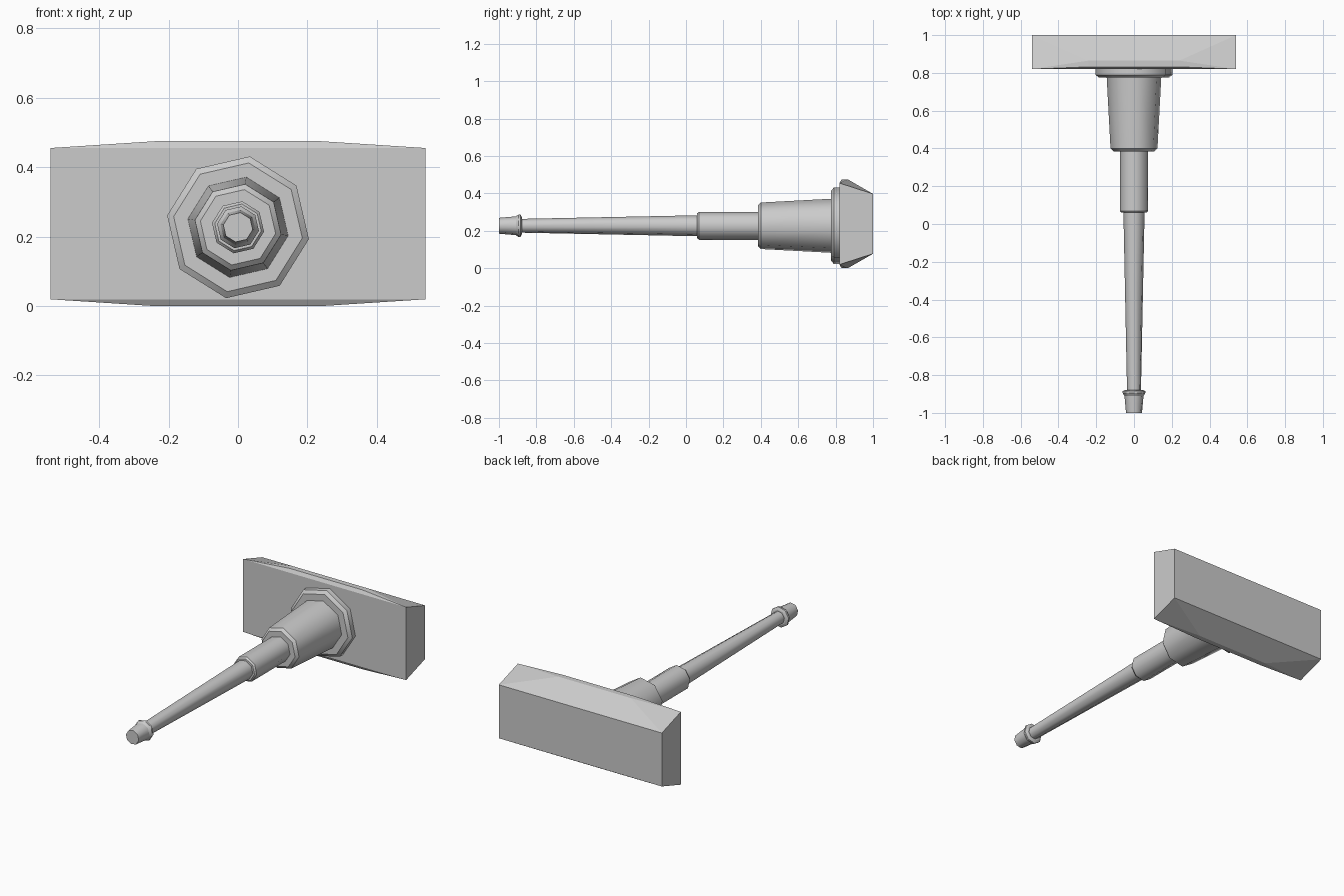
import bpy, bmesh, math

if "Cube" in bpy.data.objects:
    bpy.data.objects.remove(bpy.data.objects["Cube"])

SIDES, AXIS_Z, PHASE = 8, 0.227, math.radians(-9.5)


def finish(bm, name):
    bmesh.ops.recalc_face_normals(bm, faces=bm.faces[:])
    mesh = bpy.data.meshes.new(name)
    bm.to_mesh(mesh)
    bm.free()
    obj = bpy.data.objects.new(name, mesh)
    bpy.context.collection.objects.link(obj)
    return obj


def turned(name, profile):
    """Octagonal turned part along y from (y, radius) pairs, smooth round the axis."""
    bm = bmesh.new()
    rings = []
    for y, r in profile:
        angles = [PHASE + 2 * math.pi * i / SIDES for i in range(SIDES)]
        rings.append([bm.verts.new((r * math.cos(a), y, AXIS_Z + r * math.sin(a)))
                      for a in angles])
    for a, b in zip(rings, rings[1:]):
        for i in range(SIDES):
            j = (i + 1) % SIDES
            bm.faces.new((a[i], a[j], b[j], b[i])).smooth = True
    bm.faces.new(rings[0])
    bm.faces.new(rings[-1])
    # keep the steps between sections crisp
    for ring in rings:
        for i in range(SIDES):
            bm.edges.get((ring[i], ring[(i + 1) % SIDES])).smooth = False
    return finish(bm, name)


# Crowned head block: mirrored corner points wrapped in a hull
bm = bmesh.new()
mid = 0.2375
for x, y, h in [(0.54, 0.82, 0.218), (0.54, 1.0, 0.16),
                (0.24, 0.832, 0.2375), (0.24, 0.865, 0.2375)]:
    for sx in (-1, 1):
        for sz in (-1, 1):
            bm.verts.new((sx * x, y, mid + sz * h))
bmesh.ops.convex_hull(bm, input=bm.verts[:])
bmesh.ops.dissolve_limit(bm, angle_limit=0.01, verts=bm.verts[:], edges=bm.edges[:])
finish(bm, "head_block")

# Stepped shaft, from the block to the tip
turned("collar", [(0.775, 0.188), (0.79, 0.207), (0.83, 0.207)])
turned("tapered_sleeve", [(0.385, 0.11), (0.40, 0.126), (0.785, 0.147)])
turned("middle_rod", [(0.06, 0.068), (0.07, 0.076), (0.395, 0.076)])
turned("thin_rod", [(-0.90, 0.037), (0.07, 0.057)])
turned("tip", [(-1.0, 0.043), (-0.91, 0.051), (-0.895, 0.061),
               (-0.885, 0.061), (-0.878, 0.046)])
